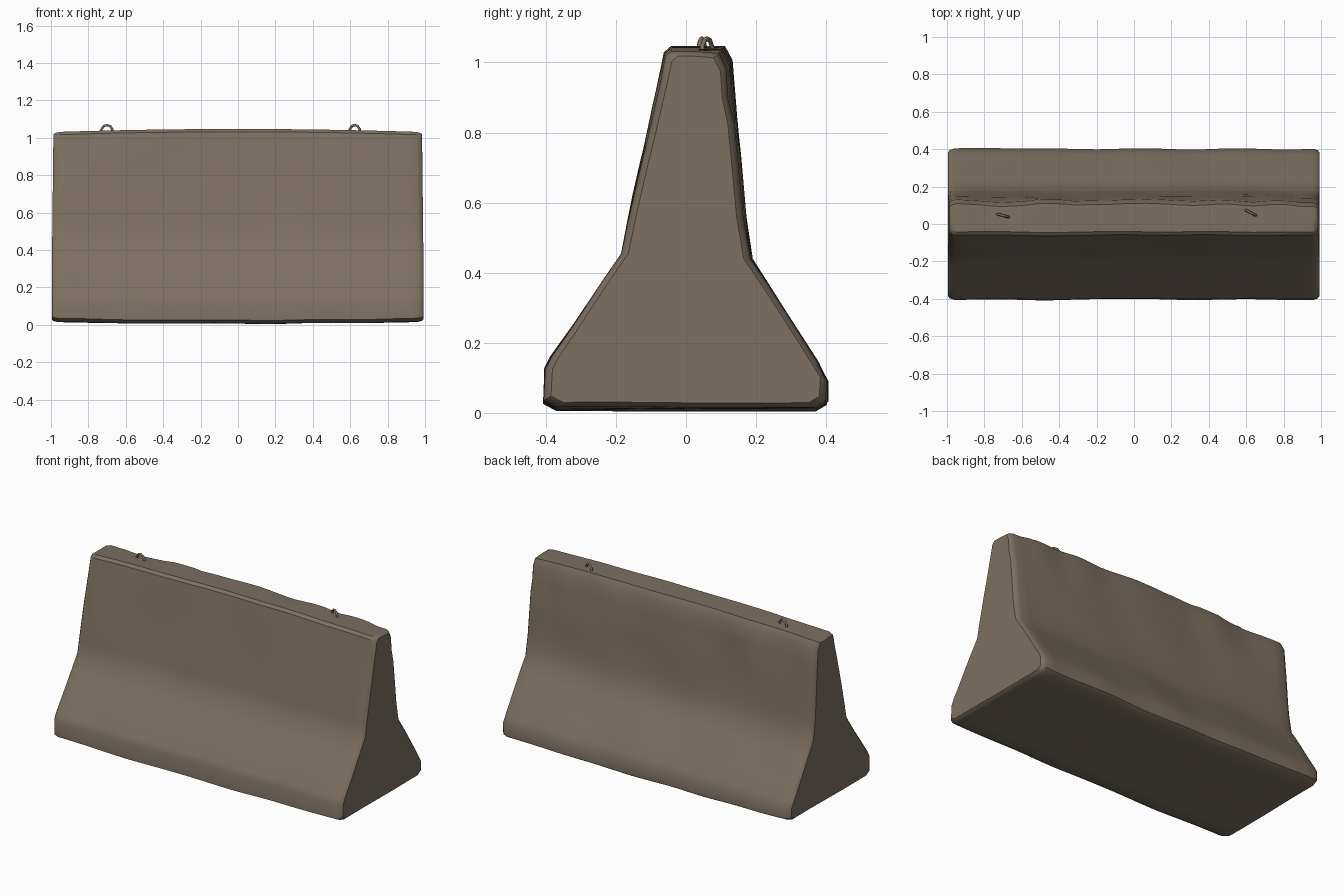
import bpy, bmesh, math
from mathutils import Vector, noise

if "Cube" in bpy.data.objects:
    bpy.data.objects.remove(bpy.data.objects["Cube"])

def material(name, col):
    m = bpy.data.materials.new(name)
    m.diffuse_color = (*col, 1)
    m.use_nodes = True
    m.node_tree.nodes["Principled BSDF"].inputs["Base Color"].default_value = m.diffuse_color
    return m

concrete = material("brown_grey_concrete", (0.2, 0.16, 0.118))

# Barrier cross-section (y, z), anticlockwise seen from +x
profile = [(-0.37, 0.012), (0.37, 0.012), (0.40, 0.03), (0.402, 0.09), (0.375, 0.145),
           (0.185, 0.44), (0.168, 0.56), (0.13, 1.0), (0.108, 1.04),
           (-0.042, 1.04), (-0.06, 1.025), (-0.165, 0.54), (-0.182, 0.455),
           (-0.385, 0.16), (-0.402, 0.125), (-0.404, 0.03)]

def densify(pts, step):
    out = []
    for i, a in enumerate(pts):
        b = pts[(i + 1) % len(pts)]
        a, b = Vector(a), Vector(b)
        n = max(1, round((b - a).length / step))
        out += [a.lerp(b, k / n) for k in range(n)]
    return out

section = densify(profile, 0.09)

def worn(x, y, z):
    """Gentle wear: uneven surface, bowed top and base, chipped back top edge."""
    p = Vector((x, y, z))
    d = noise.noise(p * 3.0 + Vector((4, 1, 7))) * 0.009
    y += d * (1 if y > 0 else -1)
    if z > 0.9:
        z += 0.007 - 0.017 * x * x
        if y > 0.08:
            c = max(0, noise.noise(Vector((x * 5, 2.3, 0))))
            y -= 0.025 * c
            z -= 0.012 * c
    if z < 0.06:
        z += 0.010 * x * x - 0.005 + noise.noise(Vector((x * 3, y * 2, 9))) * 0.005
    return Vector((x, y, max(0.003, z)))

# Body: loft of the section along x, with softened ends
bm = bmesh.new()
stations = [(-0.995, 1), (-0.985, 0.4), (-0.96, 0)]
stations += [(-0.96 + 1.92 * k / 30, 0) for k in range(1, 30)]
stations += [(0.96, 0), (0.982, 0.4), (0.992, 1)]
rings = []
for x, inset in stations:
    ring = []
    for q in section:
        y = q.x - inset * math.copysign(0.02, q.x) if abs(q.x) > 0.03 else q.x
        z = q.y + inset * (0.012 if q.y < 0.1 else -0.012 if q.y > 0.95 else 0)
        xx = x
        if abs(x) > 0.95:
            xx -= math.copysign(0.011 * max(0, z - 0.3), x)
        ring.append(bm.verts.new(worn(xx, y, z)))
    rings.append(ring)
n = len(section)
for a, b in zip(rings, rings[1:]):
    for i in range(n):
        j = (i + 1) % n
        bm.faces.new((a[i], a[j], b[j], b[i]))

# End caps, split at the waist
right = min(range(n), key=lambda i: (section[i] - Vector((0.185, 0.44))).length)
left = min(range(n), key=lambda i: (section[i] - Vector((-0.182, 0.455))).length)
for ring in (rings[0], rings[-1]):
    bm.faces.new(ring[right:left + 1])
    bm.faces.new(ring[left:] + ring[:right + 1])
bmesh.ops.recalc_face_normals(bm, faces=bm.faces[:])
me = bpy.data.meshes.new("barrier_body")
bm.to_mesh(me)
bm.free()
body = bpy.data.objects.new("barrier_body", me)
bpy.context.collection.objects.link(body)
me.materials.append(concrete)
bpy.context.view_layer.objects.active = body
body.select_set(True)
bpy.ops.object.shade_smooth_by_angle(angle=math.radians(35))

# Lifting loops: bent bars set into the top
def lifting_loop(name, x, y, turn):
    cu = bpy.data.curves.new(name, 'CURVE')
    cu.dimensions = '3D'
    cu.bevel_depth = 0.007
    cu.bevel_resolution = 1
    cu.use_fill_caps = True
    path = [(-0.034, 1.01), (-0.031, 1.045), (-0.018, 1.063), (0, 1.068),
            (0.017, 1.062), (0.029, 1.045), (0.034, 1.01)]
    sp = cu.splines.new('POLY')
    sp.points.add(len(path) - 1)
    for p, (u, z) in zip(sp.points, path):
        p.co = (x + u * math.cos(turn), y + u * math.sin(turn), z, 1)
    cu.materials.append(concrete)
    ob = bpy.data.objects.new(name, cu)
    bpy.context.collection.objects.link(ob)

lifting_loop("lifting_loop_left", -0.70, 0.045, math.radians(-15))
lifting_loop("lifting_loop_right", 0.625, 0.06, math.radians(-28))
